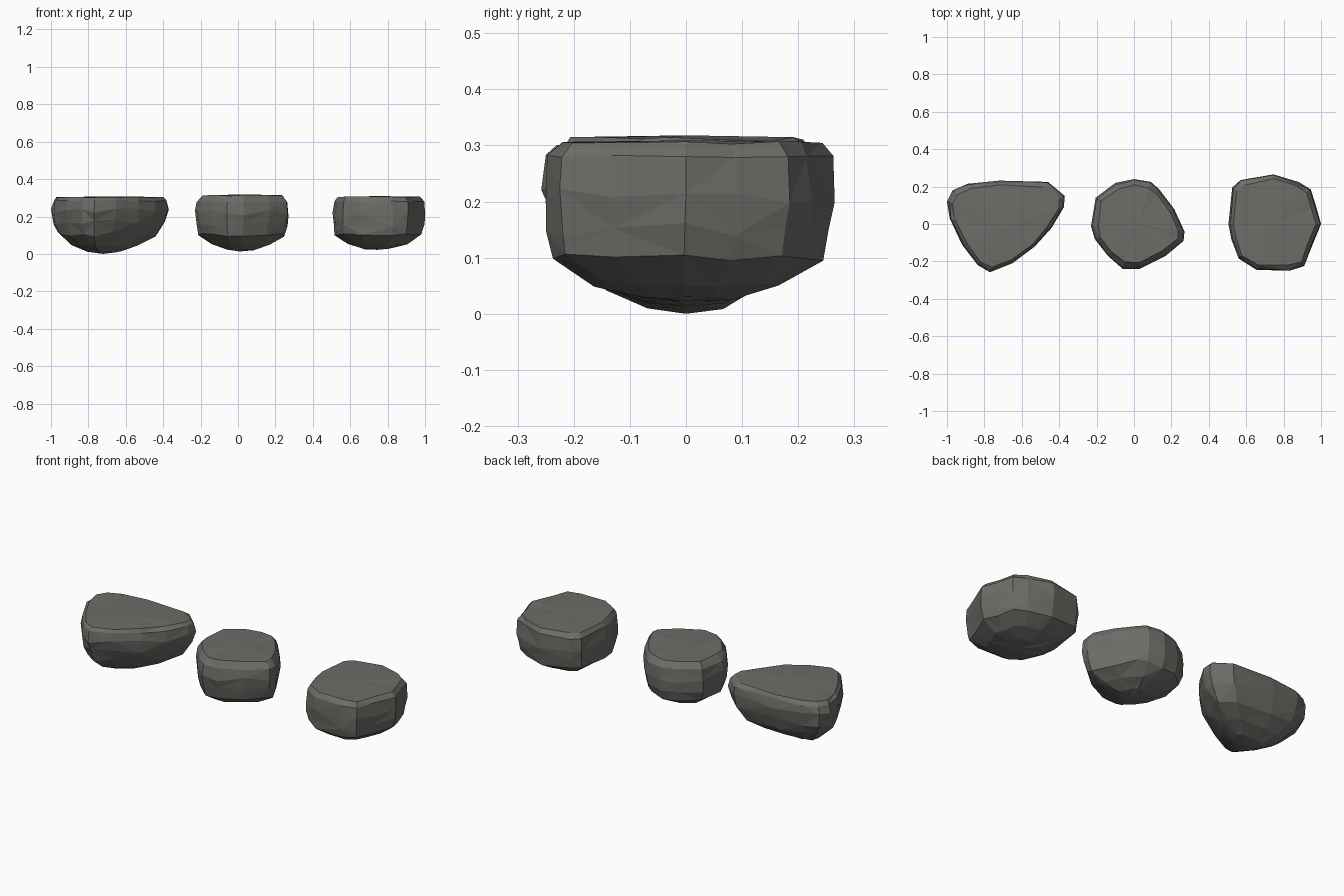
import bpy, bmesh, random
from mathutils import Vector

if "Cube" in bpy.data.objects:
    bpy.data.objects.remove(bpy.data.objects["Cube"])

stone = bpy.data.materials.new("dark grey stone")
stone.diffuse_color = (0.15, 0.15, 0.137, 1)
stone.use_nodes = True
stone.node_tree.nodes["Principled BSDF"].inputs["Base Color"].default_value = stone.diffuse_color


def rock(name, outline, pole, bottom, top, rings, seed):
    """Loft a plan outline through (scale, height) rings, closed by a low pole and a flat top."""
    rng = random.Random(seed)
    n = len(outline)
    xs, ys = [p[0] for p in outline], [p[1] for p in outline]
    mid = Vector(((min(xs) + max(xs)) / 2, (min(ys) + max(ys)) / 2))
    low = Vector(pole)
    bm = bmesh.new()
    loops = []
    for scale, z in rings:
        # lower rings drift toward the pole
        centre = low.lerp(mid, min(1, z / 0.2))
        loop = []
        for p in outline:
            s = scale
            dz = 0
            if scale < 1:
                s *= 1 + rng.uniform(-0.025, 0.02)
                dz = rng.uniform(-0.012, 0.012) if 0.06 < z < 0.28 else rng.uniform(-0.004, 0.003)
            else:
                dz = rng.uniform(-0.02, 0.015)
            q = centre + (Vector(p) - mid) * s
            loop.append(bm.verts.new((q.x, q.y, z + dz)))
        loops.append(loop)
    base = bm.verts.new((low.x, low.y, bottom))
    cap = bm.verts.new((mid.x, mid.y, top))
    for i in range(n):
        j = (i + 1) % n
        bm.faces.new((base, loops[0][j], loops[0][i]))
        bm.faces.new((cap, loops[-1][i], loops[-1][j]))
        for k, (a, b) in enumerate(zip(loops, loops[1:])):
            if (i + k) % 2:
                bm.faces.new((a[i], a[j], b[j]))
                bm.faces.new((a[i], b[j], b[i]))
            else:
                bm.faces.new((a[i], a[j], b[i]))
                bm.faces.new((a[j], b[j], b[i]))
    bmesh.ops.recalc_face_normals(bm, faces=bm.faces)
    mesh = bpy.data.meshes.new(name)
    bm.to_mesh(mesh)
    bm.free()
    mesh.materials.append(stone)
    bpy.context.collection.objects.link(bpy.data.objects.new(name, mesh))


# wedge-shaped rock on the left
rock("wedge_rock",
     [(-1, .12), (-.985, .03), (-.92, -.11), (-.835, -.22), (-.77, -.258), (-.65, -.21),
      (-.53, -.12), (-.44, -.02), (-.375, .09), (-.37, .15), (-.46, .225), (-.72, .232),
      (-.89, .215), (-.97, .18)],
     (-.72, 0), 0, .308,
     [(.28, .012), (.56, .045), (.82, .105), (.95, .17), (1, .24), (.975, .285), (.9, .304)], 3)

# round rock in the middle
rock("round_rock",
     [(-.23, -.01), (-.21, -.08), (-.14, -.17), (-.06, -.24), (.03, -.24), (.17, -.17),
      (.265, -.09), (.27, -.04), (.215, .08), (.135, .185), (.09, .225), (0, .24),
      (-.10, .22), (-.205, .14)],
     (.01, 0), .013, .318,
     [(.3, .022), (.62, .052), (.91, .1), (.97, .16), (1, .22), (.97, .28), (.86, .312)], 8)

# blocky rock on the right
rock("blocky_rock",
     [(.505, 0), (.52, -.08), (.56, -.185), (.655, -.245), (.83, -.25), (.91, -.225),
      (.945, -.135), (1, 0), (.975, .09), (.945, .185), (.88, .225), (.745, .265),
      (.57, .235), (.525, .195)],
     (.745, 0), .022, .309,
     [(.3, .028), (.64, .052), (.95, .1), (.98, .15), (1, .21), (.975, .28), (.9, .306)], 12)
